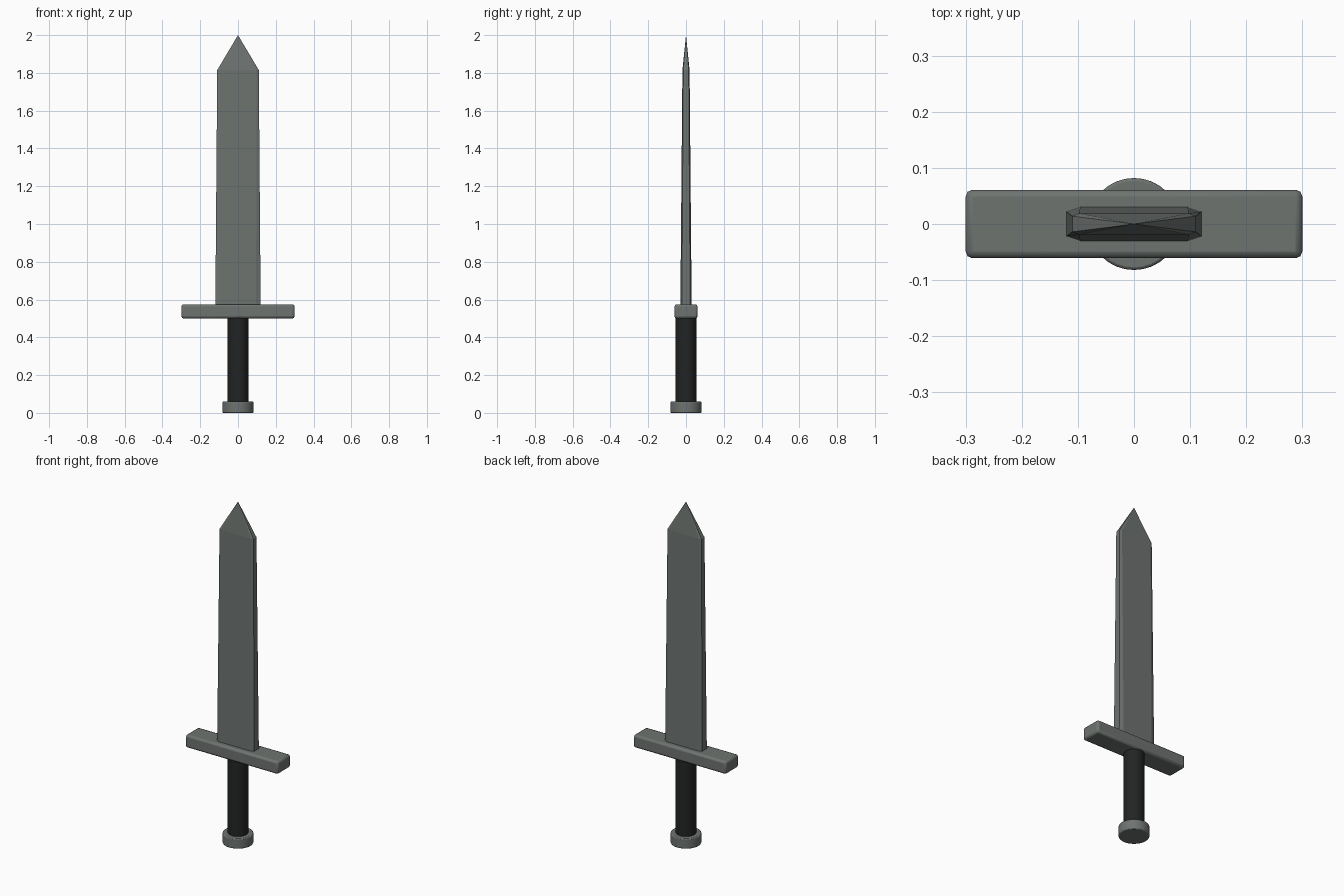
import bpy, bmesh, math

if "Cube" in bpy.data.objects:
    bpy.data.objects.remove(bpy.data.objects["Cube"])


def material(name, rgb):
    m = bpy.data.materials.new(name)
    m.diffuse_color = (*rgb, 1)
    m.use_nodes = True
    m.node_tree.nodes["Principled BSDF"].inputs["Base Color"].default_value = m.diffuse_color
    return m


steel = material("grey steel", (0.155, 0.172, 0.162))
leather = material("black leather", (0.016, 0.017, 0.017))


def finish(name, bm, mat, bevel=0, segments=2):
    bmesh.ops.recalc_face_normals(bm, faces=bm.faces)
    me = bpy.data.meshes.new(name)
    bm.to_mesh(me)
    bm.free()
    me.materials.append(mat)
    ob = bpy.data.objects.new(name, me)
    bpy.context.collection.objects.link(ob)
    if bevel:
        mod = ob.modifiers.new("Bevel", 'BEVEL')
        mod.width, mod.segments = bevel, segments
        mod.limit_method = 'ANGLE'
        mod.angle_limit = math.radians(40)
    return ob


def smooth(ob, angle=35):
    bpy.ops.object.select_all(action='DESELECT')
    ob.select_set(True)
    bpy.context.view_layer.objects.active = ob
    bpy.ops.object.shade_smooth_by_angle(angle=math.radians(angle))


def cylinder(name, r, z0, z1, mat, bevel=0):
    bm = bmesh.new()
    bmesh.ops.create_cone(bm, cap_ends=True, segments=32, radius1=r, radius2=r, depth=z1 - z0)
    bmesh.ops.translate(bm, verts=bm.verts, vec=(0, 0, (z0 + z1) / 2))
    smooth(finish(name, bm, mat, bevel))


# Pommel and grip
cylinder("pommel", 0.082, 0, 0.06, steel, 0.005)
cylinder("grip", 0.055, 0.05, 0.51, leather)

# Cross guard with softened edges
bm = bmesh.new()
bmesh.ops.create_cube(bm, size=1)
bmesh.ops.scale(bm, verts=bm.verts, vec=(0.6, 0.122, 0.075))
bmesh.ops.translate(bm, verts=bm.verts, vec=(0, 0, 0.5375))
smooth(finish("cross_guard", bm, steel, 0.012), 30)

# Blade: chamfered rectangle sections, tapering to a point
# (z, half width, half depth, chamfer along x, chamfer along y)
sections = [(0.56, 0.12, 0.03, 0.024, 0.008),
            (1.815, 0.11, 0.019, 0.012, 0.005)]
bm = bmesh.new()
rings = []
for z, w, d, cx, cy in sections:
    pts = [(w, -d + cy), (w, d - cy), (w - cx, d), (-w + cx, d),
           (-w, d - cy), (-w, -d + cy), (-w + cx, -d), (w - cx, -d)]
    rings.append([bm.verts.new((x, y, z)) for x, y in pts])
tip = bm.verts.new((0, 0, 2))
bm.faces.new(rings[0])
for i in range(8):
    j = (i + 1) % 8
    bm.faces.new((rings[0][i], rings[0][j], rings[1][j], rings[1][i]))
    bm.faces.new((rings[1][i], rings[1][j], tip))
finish("blade", bm, steel)
